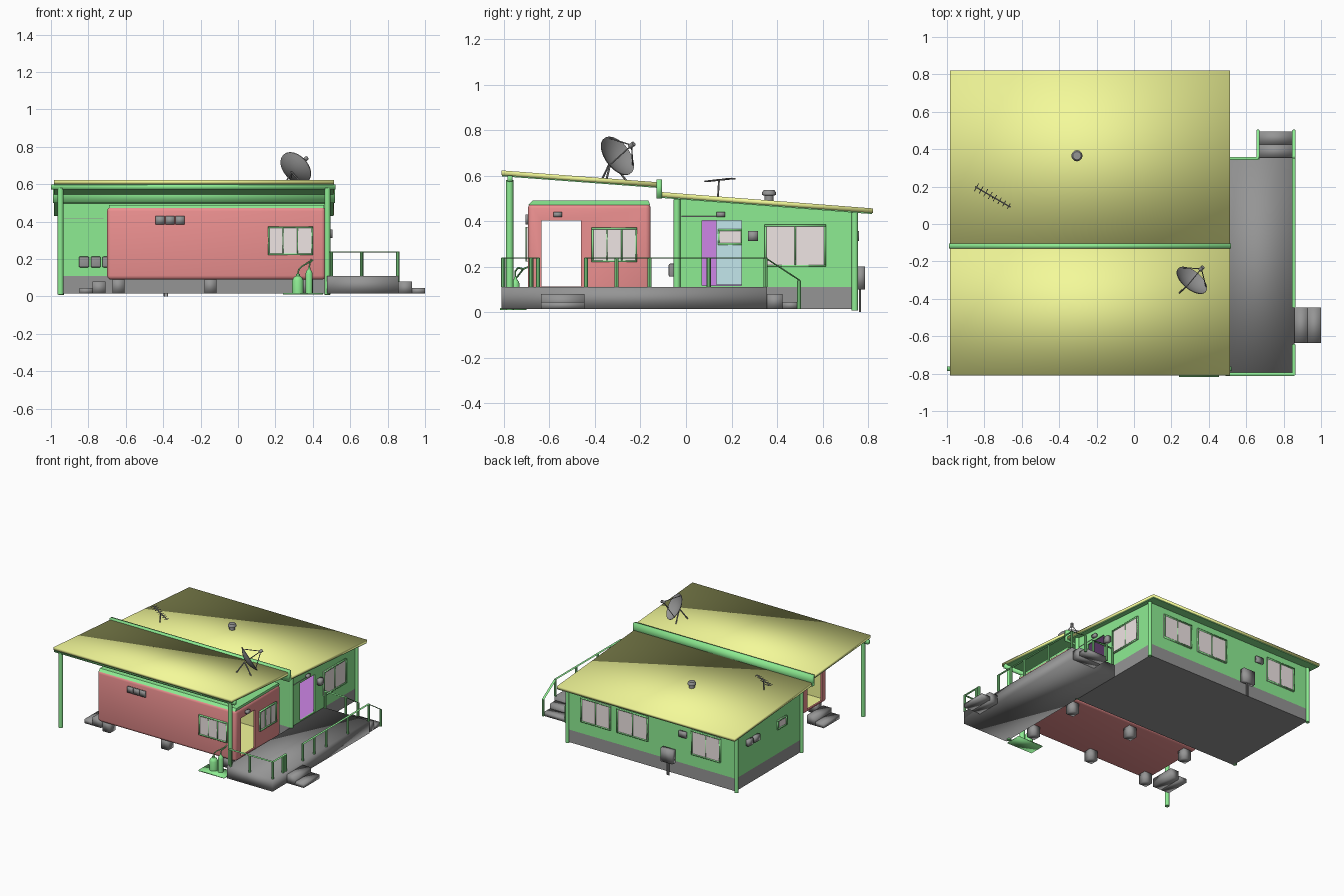
import bpy, bmesh, math
from mathutils import Vector

if "Cube" in bpy.data.objects:
    bpy.data.objects.remove(bpy.data.objects["Cube"])

def mat(name, c):
    m = bpy.data.materials.new(name)
    m.diffuse_color = (*c, 1)
    m.use_nodes = True
    m.node_tree.nodes["Principled BSDF"].inputs["Base Color"].default_value = m.diffuse_color
    return m

GREEN = mat("green", (0.27, 0.84, 0.29))
RED = mat("red", (0.84, 0.28, 0.28))
YELLOW = mat("yellow", (0.9, 0.95, 0.32))
GLASS = mat("glass", (0.86, 0.78, 0.77))
PURPLE = mat("purple", (0.62, 0.24, 0.8))
BLUE = mat("blue", (0.55, 0.8, 0.84))
GREY = mat("grey", (0.3, 0.3, 0.3))

def finish(name, bm, m=None, smooth=0):
    # smooth: 0 flat, 1 smooth with sharp edges kept, 2 fully smooth
    bmesh.ops.recalc_face_normals(bm, faces=bm.faces)
    if smooth == 2:
        for f in bm.faces:
            f.smooth = True
    me = bpy.data.meshes.new(name)
    bm.to_mesh(me)
    bm.free()
    ob = bpy.data.objects.new(name, me)
    bpy.context.collection.objects.link(ob)
    me.materials.append(m or GREY)
    if smooth == 1:
        bpy.ops.object.select_all(action='DESELECT')
        ob.select_set(True)
        bpy.context.view_layer.objects.active = ob
        bpy.ops.object.shade_smooth_by_angle(angle=math.radians(40))
    return ob

def box(name, lo, hi, m=None, bevel=0, smooth=None):
    bm = bmesh.new()
    bmesh.ops.create_cube(bm, size=1)
    for v in bm.verts:
        v.co = [(a + b) / 2 + c * (b - a) for a, b, c in zip(lo, hi, v.co)]
    if bevel:
        bmesh.ops.bevel(bm, geom=bm.edges[:], offset=bevel, segments=3, profile=0.5, affect='EDGES')
    if smooth is None:
        smooth = 1 if bevel else 2 if m is None else 0
    return finish(name, bm, m, smooth)

def extrude_x(name, pts, x0, x1, m, smooth=0):
    # y-z outline drawn out along x
    bm = bmesh.new()
    f = bm.faces.new([bm.verts.new((x0, y, z)) for y, z in pts])
    r = bmesh.ops.extrude_face_region(bm, geom=[f])
    bmesh.ops.translate(bm, vec=(x1 - x0, 0, 0), verts=[v for v in r['geom'] if isinstance(v, bmesh.types.BMVert)])
    return finish(name, bm, m, smooth)

def rod(name, a, b, r, m=None, n=8, flat=1, smooth=1):
    # round bar from a to b; flat squashes its height
    a, b = Vector(a), Vector(b)
    bm = bmesh.new()
    bmesh.ops.create_cone(bm, cap_ends=True, segments=n, radius1=r, radius2=r, depth=(b - a).length)
    q = (b - a).to_track_quat('Z', 'Y')
    for v in bm.verts:
        v.co.y *= flat
        v.co = q @ v.co + (a + b) / 2
    return finish(name, bm, m, smooth)

def lathe(name, prof, origin, axis=(0, 0, 1), m=None, n=20):
    # spin a radius-height outline around an axis
    bm = bmesh.new()
    vs = [bm.verts.new((r, 0, h)) for r, h in prof]
    es = [bm.edges.new(p) for p in zip(vs, vs[1:])]
    bmesh.ops.spin(bm, geom=vs + es, cent=(0, 0, 0), axis=(0, 0, 1), angle=2 * math.pi, steps=n)
    bmesh.ops.remove_doubles(bm, verts=bm.verts, dist=1e-5)
    q = Vector(axis).to_track_quat('Z', 'Y')
    for v in bm.verts:
        v.co = q @ v.co + Vector(origin)
    return finish(name, bm, m, 1)

def cut(ob, lo, hi, m):
    # hollow out a box, lining the new faces with material m
    c = box("cutter", lo, hi, m)
    c.hide_render = True
    md = ob.modifiers.new("cut", 'BOOLEAN')
    md.operation, md.solver, md.object = 'DIFFERENCE', 'EXACT', c
    md.material_mode = 'TRANSFER'
    dg = bpy.context.evaluated_depsgraph_get()
    me = bpy.data.meshes.new_from_object(ob.evaluated_get(dg))
    ob.modifiers.clear()
    ob.data = me
    bpy.data.objects.remove(c)

def slab(name, axis, p0, p1, u0, u1, z0, z1, m=None, smooth=None):
    # box on a wall: axis is the wall normal, u runs along the wall
    p0, p1 = min(p0, p1), max(p0, p1)
    if axis == 'x':
        return box(name, (p0, u0, z0), (p1, u1, z1), m, 0, smooth)
    return box(name, (u0, p0, z0), (u1, p1, z1), m, 0, smooth)

def window(name, axis, p, s, u0, u1, z0, z1, panes):
    slab(name + "_glass", axis, p - s * .014, p + s * .005, u0, u1, z0, z1, GLASS)
    a, b, t = p - s * .015, p + s * .011, .008
    for i, z in enumerate((z0, z1 - t)):
        slab(f"{name}_rail_{i}", axis, a, b, u0, u1, z, z + t, GREEN, 2)
    for i in range(panes + 1):
        w = t if i in (0, panes) else .005
        u = u0 + (u1 - u0 - w) * i / panes
        slab(f"{name}_bar_{i}", axis, a, b if w == t else p + s * .008, u, u + w, z0, z1, GREEN, 2)

# house: foundation, hollow walls, two rooms joined by a passage
box("foundation", (-.94, -.05, .015), (.475, .745, .11), smooth=0)
house = extrude_x("house_walls", [(-.05, .11), (.745, .11), (.745, .441), (-.05, .503)], -.94, .475, GREEN)
cut(house, (.055, -.04, .115), (.465, .735, .43), PURPLE)
cut(house, (-.93, -.04, .115), (.045, .735, .43), BLUE)
cut(house, (.44, .07, .118), (.6, .245, .402), GREEN)
cut(house, (.0, .135, .122), (.1, .25, .41), BLUE)
for x in (-.945, .478):
    for y in (-.04, .742):
        rod("corner_post", (x, y, .015 if y < 0 else .008), (x, y, .495 if y < 0 else .44), .015, GREEN, 12)

# trailer: hollow rounded body, open door at each end
body = box("trailer_body", (-.7, -.695, .09), (.468, -.155, .478), RED, .022)
cut(body, (-.688, -.683, .102), (.456, -.167, .466), YELLOW)
cut(body, (-.8, -.635, .113), (.6, -.462, .402), RED)
extrude_x("trailer_roof", [(-.692, .472), (-.158, .472), (-.165, .49), (-.675, .49)], -.69, .46, GREEN)
for x in (-.64, -.148, .37):
    for y in (-.64, -.22):
        box("pier", (x - .032, y - .032, .015), (x + .032, y + .032, .1))

# roofs with green soffits, beams and tall posts
extrude_x("front_roof", [(-.81, .602), (-.11, .55), (-.11, .57), (-.81, .623)], -.985, .513, YELLOW, 2)
extrude_x("rear_roof", [(-.11, .507), (.822, .436), (.822, .456), (-.11, .528)], -.985, .513, YELLOW, 2)
extrude_x("front_soffit", [(-.808, .597), (-.11, .545), (-.11, .552), (-.808, .604)], -.983, .511, GREEN)
extrude_x("rear_soffit", [(-.11, .502), (.818, .431), (.818, .438), (-.11, .509)], -.983, .511, GREEN)
box("step_fascia", (-.99, -.13, .5), (.518, -.105, .582), GREEN, smooth=2)
box("front_beam", (-1.0, -.785, .572), (.52, -.762, .6), GREEN, smooth=2)
for x in (-.949, .478):
    rod("roof_post", (x, -.775, .01), (x, -.775, .58), .016, GREEN, 12)

# deck and steps
box("deck", (.475, -.81, .015), (.858, .355, .11))
for i, (d, h) in enumerate(((.07, .08), (.14, .045))):
    e = d - .07
    box(f"side_step_{i}", (.858 + e, -.637, .015), (.86 + d, -.447, h))
    box(f"back_step_{i}", (.66, .355 + e, .015), (.85, .355 + d, h))
    box(f"left_step_{i}", (-.708 - d, -.637, .015), (-.708 - e, -.447, h))

# railings
def rail(name, pts, posts):
    for i, (a, b) in enumerate(zip(pts, pts[1:])):
        rod(f"{name}_top_{i}", a, b, .009, GREEN, 8, .35)
    for p in posts:
        z0 = .015 if p[1] > .36 else .11
        rod(name + "_post", (p[0], p[1], z0), p, .009, GREEN, 8)
H, X = .238, .855
rail("front_rail", [(.49, -.803, H), (X, -.803, H), (X, -.643, H)],
     [(.5, -.803, H), (.66, -.803, H), (X, -.803, H), (X, -.68, H), (X, -.65, H)])
rail("side_rail", [(X, -.445, H), (X, .35, H), (X, .5, .14)],
     [(X, y, H) for y in (-.44, -.305, -.16, .1, .35)] + [(X, .497, .14)])
rail("back_rail", [(.485, .35, H), (.663, .35, H), (.663, .5, .14)],
     [(.49, .35, H), (.663, .35, H), (.663, .497, .14)])

# windows
window("house_side_window", 'x', .475, 1, .345, .615, .2, .385, 2)
window("house_left_window", 'x', -.94, -1, .14, .25, .295, .365, 1)
for i, (a, b) in enumerate(((.11, .36), (-.205, .055), (-.815, -.57))):
    window(f"house_back_window_{i}", 'y', .745, 1, a, b, .2, .385, 2)
window("trailer_end_window", 'x', .468, 1, -.415, -.215, .22, .372, 3)
window("trailer_front_window", 'y', -.695, -1, .16, .4, .222, .375, 3)

# lamps, vents and service boxes
slab("house_lamp", 'x', .475, .495, .135, .172, .418, .44)
slab("trailer_lamp", 'x', .468, .488, -.583, -.545, .418, .44)
slab("side_vent", 'x', .475, .505, .272, .316, .312, .357)
slab("back_vent", 'y', .745, .76, -.53, -.47, .312, .357)
for i in range(3):
    slab("trailer_vent", 'y', -.695, -.706, -.44 + i * .053, -.393 + i * .053, .385, .43)
    box("front_service_box", (-.85 + i * .063, -.076, .156), (-.797 + i * .063, -.05, .213), None, .006)
for i in range(2):
    slab("left_vent", 'x', -.94, -.962, .48 + i * .08, .54 + i * .08, .312, .357)
box("meter_box", (-.435, .75, .1), (-.335, .787, .2))
for x in (-.392, -.378):
    rod("meter_pipe", (x, .765, 0), (x, .765, .11), .005)
rod("front_wire", (-.93, -.053, .418), (-.72, -.053, .418), .002, None, 6)
rod("side_wire", (.477, -.02, .42), (.477, .14, .42), .002, None, 6)

# gas bottles with hoses on a ground plate
box("gas_plate", (.24, -.818, .01), (.455, -.7, .018), GREEN, smooth=2)
for x, r, h in ((.32, .03, .12), (.38, .019, .155)):
    y = -.75
    lathe("gas_bottle", [(0, .018), (r, .018), (r, h - .035), (r * .8, h - .02), (r * .35, h - .01), (r * .35, h), (0, h)], (x, y, 0), m=GREEN, n=16)
    pts = [(x, y, h), (x + .005, y, h + .025), (x + .02, y + .012, h + .04), (.39, -.715, .19), (.39, -.69, .2)]
    for a, b in zip(pts, pts[1:]):
        rod("gas_hose", a, b, .004, GREEN, 6)

# satellite dish
C = Vector((.297, -.316, .676))
A = Vector((.55, .67, .5)).normalized()
R = .097
outer = [(R * t, .032 * t * t - .012) for t in (0, .25, .5, .75, 1)]
lathe("dish", outer + [(r, h + .004) for r, h in reversed(outer)], C, A, n=24)
feed = C + A * .115
side = A.cross(Vector((0, 0, 1))).normalized()
up = side.cross(A)
for k in range(3):
    t = math.radians(90 + 120 * k)
    rod("feed_arm", C + A * .02 + (side * math.cos(t) + up * math.sin(t)) * R * .95, feed, .003, None, 6)
rod("feed_horn", feed - A * .012, feed + A * .014, .011, None, 10)
hub = C - A * .02
for dx, dy in ((-.06, -.06), (-.03, .05), (.06, -.04)):
    x, y = .3 + dx, -.31 + dy
    rod("dish_leg", hub, (x, y, .563 - .075 * (y + .11)), .0045, None, 6)

# roof aerial
a, b = Vector((-.85, .2, .587)), Vector((-.66, .09, .575))
rod("aerial_boom", a, b, .004, None, 6)
perp = (b - a).cross(Vector((0, 0, 1))).normalized()
for i in range(8):
    p = a.lerp(b, .04 + i * .13)
    w = perp * (.024 - i * .001)
    rod("aerial_element", p - w, p + w, .0025, None, 6)
rod("aerial_mast", (-.755, .14, .5), (-.755, .145, .58), .004, None, 6)

# roof flue with cap
lathe("flue", [(0, .475), (.02, .475), (.02, .512), (.03, .515), (.03, .527), (.022, .538), (0, .538)], (-.305, .365, 0), n=12)
